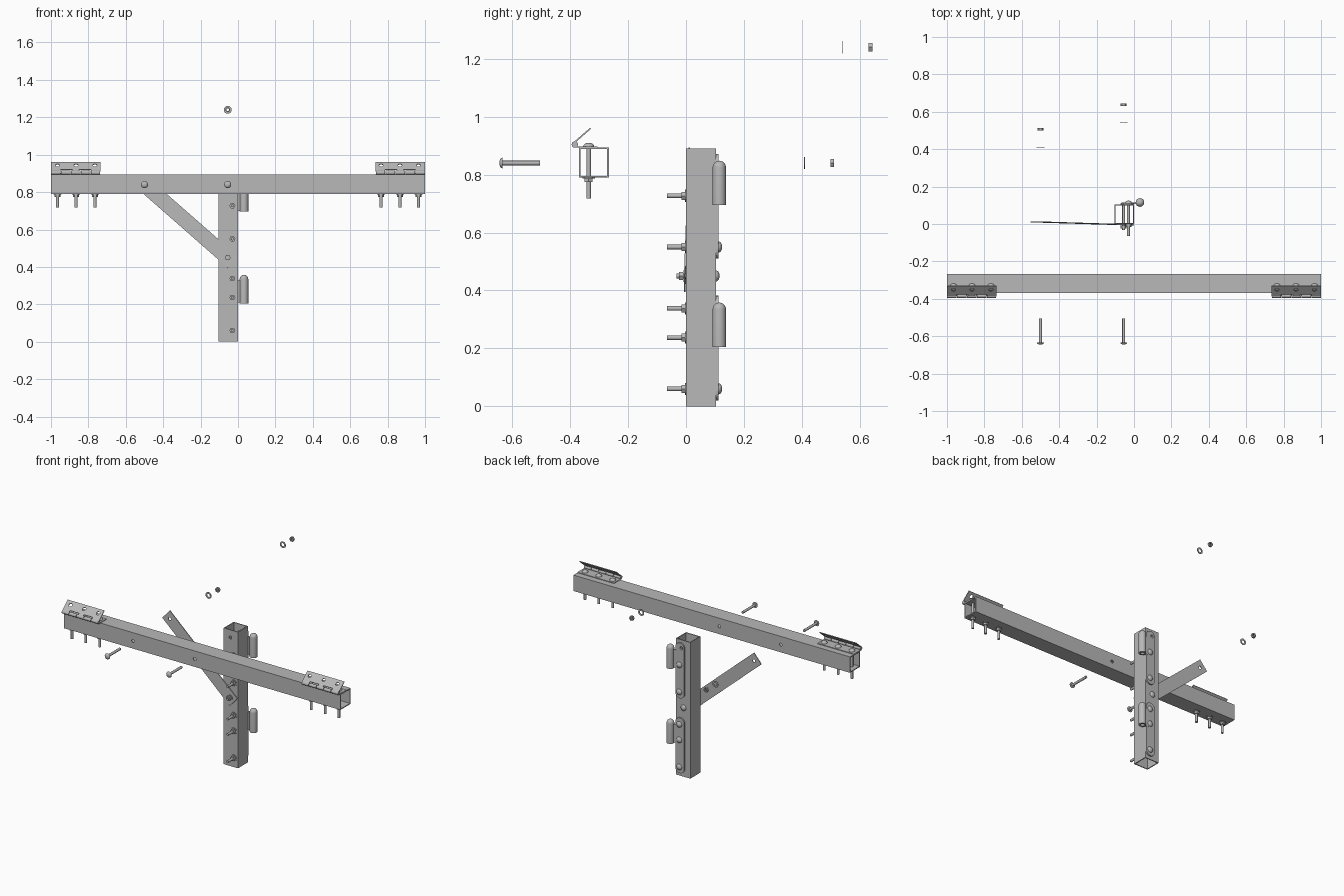
import bpy, bmesh, math
from mathutils import Vector, Matrix

if "Cube" in bpy.data.objects:
    bpy.data.objects.remove(bpy.data.objects["Cube"], do_unlink=True)

steel = bpy.data.materials.new("grey_steel")
steel.use_nodes = True
steel.diffuse_color = (0.48, 0.48, 0.48, 1)
steel.node_tree.nodes["Principled BSDF"].inputs["Base Color"].default_value = (0.48, 0.48, 0.48, 1)

FRONT, BACK, UP, DOWN = (0, -1, 0), (0, 1, 0), (0, 0, 1), (0, 0, -1)


def activate(ob):
    bpy.ops.object.select_all(action='DESELECT')
    ob.select_set(True)
    bpy.context.view_layer.objects.active = ob


def finish(name, bm, matrix=Matrix(), smooth=False):
    bmesh.ops.transform(bm, matrix=matrix, verts=bm.verts)
    bmesh.ops.recalc_face_normals(bm, faces=bm.faces)
    mesh = bpy.data.meshes.new(name)
    bm.to_mesh(mesh)
    bm.free()
    mesh.materials.append(steel)
    ob = bpy.data.objects.new(name, mesh)
    bpy.context.collection.objects.link(ob)
    if smooth:
        activate(ob)
        bpy.ops.object.shade_smooth_by_angle(angle=math.radians(40))
    return ob


def box(name, lo, hi, matrix=Matrix()):
    bm = bmesh.new()
    bmesh.ops.create_cube(bm, size=1)
    lo, hi = Vector(lo), Vector(hi)
    size = Matrix.Diagonal(hi - lo)
    for v in bm.verts:
        v.co = (lo + hi) / 2 + size @ v.co
    return finish(name, bm, matrix)


def lathe(name, profile, at, axis=UP, sides=20, closed=False):
    """Spin (radius, height) points round an axis."""
    bm = bmesh.new()
    rings = [[bm.verts.new((r * math.cos(a), r * math.sin(a), h))
              for a in (math.tau * i / sides for i in range(sides))] for r, h in profile]
    pairs = list(zip(rings, rings[1:])) + ([(rings[-1], rings[0])] if closed else [])
    for a, b in pairs:
        for i in range(sides):
            j = (i + 1) % sides
            bm.faces.new((a[i], a[j], b[j], b[i]))
    bmesh.ops.remove_doubles(bm, verts=bm.verts, dist=1e-6)
    turn = Vector(axis).to_track_quat('Z', 'Y').to_matrix().to_4x4()
    return finish(name, bm, Matrix.Translation(at) @ turn, sides > 6)


def cylinder(name, r, length, at, axis=UP):
    return lathe(name, [(0, 0), (r, 0), (r, length), (0, length)], at, axis)


def ring(name, inner, outer, length, at, axis, sides=20):
    return lathe(name, [(inner, 0), (outer, 0), (outer, length), (inner, length)],
                 at, axis, sides, True)


def cut(ob, cutters):
    for c in cutters:
        activate(ob)
        mod = ob.modifiers.new("cut", 'BOOLEAN')
        mod.object, mod.operation, mod.solver = c, 'DIFFERENCE', 'EXACT'
        bpy.ops.object.modifier_apply(modifier=mod.name)
        bpy.data.objects.remove(c, do_unlink=True)


def square_tube(name, length, matrix, size=0.104, wall=0.006):
    """Open tube along local z, cornered on the local origin."""
    bm = bmesh.new()
    loops = []
    for z in (0, length):
        for m in (0, wall):
            n = size - m
            loops.append([bm.verts.new(p) for p in ((m, m, z), (n, m, z), (n, n, z), (m, n, z))])
    out0, in0, out1, in1 = loops
    for a, b in ((out0, out1), (out1, in1), (in1, in0), (in0, out0)):
        for i in range(4):
            j = (i + 1) % 4
            bm.faces.new((a[i], a[j], b[j], b[i]))
    return finish(name, bm, matrix)


def plate(name, outline, matrix, thickness):
    bm = bmesh.new()
    face = bm.faces.new([bm.verts.new((u, v, 0)) for u, v in outline])
    new = bmesh.ops.extrude_face_region(bm, geom=[face], use_keep_orig=True)["geom"]
    bmesh.ops.translate(bm, vec=(0, 0, thickness),
                        verts=[v for v in new if isinstance(v, bmesh.types.BMVert)])
    return finish(name, bm, matrix)


def bolt(name, at, axis, shaft):
    """Dome head seated at a point, shaft running along the axis."""
    r, h, s = 0.019, 0.012, 0.008
    dome = [(r * math.sin(a), -h * math.cos(a)) for a in (math.pi / 8 * k for k in range(5))]
    lathe(name, dome + [(s, 0), (s, shaft), (0, shaft)], at, axis)


def nut(name, at, axis):
    ring(name, 0.008, 0.016, 0.013, at, axis, 6)


def washer(name, at, axis):
    ring(name, 0.0105, 0.021, 0.003, at, axis)


def fastened(name, at, axis, grip, shaft):
    """Bolt with washer and nut on its far side."""
    at, d = Vector(at), Vector(axis)
    bolt(name + "_bolt", at, axis, shaft)
    washer(name + "_washer", at + d * grip, axis)
    nut(name + "_nut", at + d * (grip + 0.003), axis)


BRACE_X, POST_X, BOLT_Z = -0.5, -0.055, 0.84
BEAM_Y = -0.37
hinge_bolts = (0.765, 0.866, 0.965)

# Cross beam: open square tube with two through holes
beam = square_tube("cross_beam", 2, Matrix(((0, 0, 1, -1), (1, 0, 0, BEAM_Y), (0, 1, 0, 0.79), (0, 0, 0, 1))))
cut(beam, [cylinder("hole", 0.01, 0.3, (x, BEAM_Y - 0.1, BOLT_Z), BACK) for x in (BRACE_X, POST_X)])

# Upright post: open square tube
post = square_tube("upright_post", 0.89, Matrix.Translation((-0.104, 0, 0)))
cut(post, [cylinder("hole", 0.01, 0.3, (POST_X, -0.1, BOLT_Z), BACK)])

# Diagonal brace: flat bar leaning slightly backwards
low, high = Vector((POST_X, -0.006, 0.45)), Vector((BRACE_X, 0.008, BOLT_Z))
along = (high - low).normalized()
normal = along.cross(Vector((0.66, 0, 0.75))).normalized()
across = normal.cross(along)
frame = Matrix((along, across, normal)).transposed().to_4x4()
frame.translation = low
reach, e, w = (high - low).length, 0.036, 0.041
brace = plate("diagonal_brace", [(-e, -w), (reach + e, -w), (reach + e, w), (-e, w)], frame, 0.005)
cut(brace, [cylinder("hole", 0.01, 0.2, high + Vector((0, -0.1, 0)), BACK)])
fastened("brace_foot", (POST_X, 0.104, 0.45), FRONT, 0.112, 0.136)

# Post hinges: round-ended strap, domed barrel and bolts
for label, z in (("lower", 0), ("upper", 0.49)):
    r = 0.032
    outline = [(r * math.cos(a), end + r * math.sin(a))
               for end, start in ((0.35, 0), (0.052, math.pi))
               for a in (start + math.pi * k / 10 for k in range(11))]
    to_back = Matrix(((1, 0, 0, -0.034), (0, 0, 1, 0.104), (0, 1, 0, z), (0, 0, 0, 1)))
    strap = plate(label + "_strap", outline, to_back, 0.009)
    heights = [0.06, 0.237, 0.338]
    if label == "upper":
        heights.pop()
        cut(strap, [cylinder("hole", 0.01, 0.2, (-0.045, 0.05, BOLT_Z), BACK)])
    box(label + "_hinge_tab", (-0.015, 0.106, z + 0.21), (0.015, 0.114, z + 0.33))
    R, bore, top = 0.023, 0.012, 0.335
    dome = [(R * math.cos(a), top + R * math.sin(a)) for a in (math.pi / 12 * k for k in range(7))]
    lathe(label + "_barrel", [(0, 0.32), (bore, 0.32), (bore, 0.205), (R, 0.205)] + dome,
          (0.032, 0.115, z))
    for h in heights:
        fastened(label + "_strap", (-0.03, 0.113, z + h), FRONT, 0.113, 0.178)

# Beam hinges: fixed leaf, raised leaf, knuckles and bolts
PIN = Vector((0, -0.384, 0.904))
for label, side in (("left", 1), ("right", -1)):
    x0, x1 = sorted((side * 0.735, side))
    box(label + "_fixed_leaf", (x0, PIN.y, 0.893), (x1, -0.306, 0.898))
    tilt = Matrix.Translation(PIN) @ Matrix.Rotation(math.radians(41), 4, 'X')
    leaf = box(label + "_raised_leaf", (x0, 0.004, 0.004), (x1, 0.078, 0.009), tilt)
    direction = tilt.to_3x3() @ Vector(UP)
    cutters = [cylinder("hole", 0.011, 0.1, tilt @ Vector((side * x, 0.05, -0.05)), direction)
               for x in hinge_bolts]
    cutters += [box("notch", (x0 + a, -0.02, -0.02), (x0 + a + 0.065, 0.016, 0.03), tilt)
                for a in (0.05, 0.15)]
    cut(leaf, cutters)
    step = (x1 - x0) / 5
    for k in range(5):
        cylinder(label + "_knuckle", 0.011, step - 0.003,
                 (x0 + k * step + 0.0015, PIN.y, PIN.z), (1, 0, 0))
    for x in hinge_bolts:
        fastened(label + "_hinge", (side * x, -0.336, 0.898), DOWN, 0.108, 0.18)

# Loose fasteners pulled apart along the bolt lines
for label, x, y, z in (("brace", BRACE_X, 0.408, BOLT_Z), ("post", POST_X, 0.54, 1.24)):
    bolt(label + "_loose_bolt", (x, -0.633, BOLT_Z), BACK, 0.128)
    washer(label + "_loose_washer", (x, y, z), BACK)
    nut(label + "_loose_nut", (x, y + 0.091, z), BACK)
